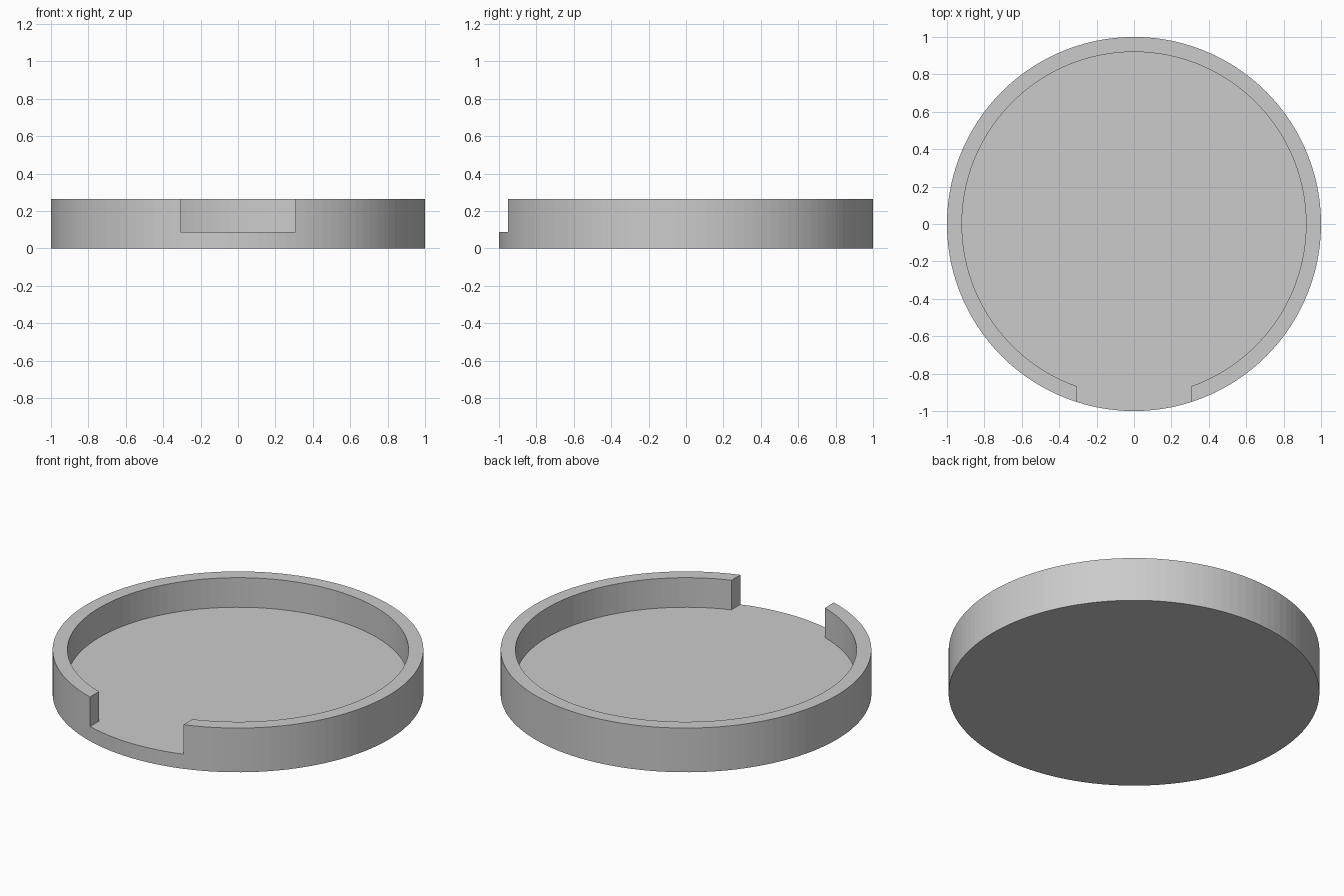
import bpy
import bmesh
from math import asin, sin, cos, pi

OUTER, INNER = 1.0, 0.92
FLOOR, HEIGHT = 0.087, 0.263
GAP = 0.308                      # half width of the front opening
WALL_STEPS, GAP_STEPS = 108, 12

cube = bpy.data.objects.get("Cube")
if cube:
    bpy.data.objects.remove(cube, do_unlink=True)

grey = bpy.data.materials.new("plain grey")
grey.use_nodes = True
colour = (0.6, 0.6, 0.6, 1)
grey.diffuse_color = colour
grey.node_tree.nodes["Principled BSDF"].inputs["Base Color"].default_value = colour

bm = bmesh.new()


def arc(radius, z, start, end, steps):
    """Vertices along an arc, with angles measured from the front."""
    angles = [start + (end - start) * i / steps for i in range(steps + 1)]
    return [bm.verts.new((radius * sin(a), -radius * cos(a), z)) for a in angles]


def bridge(a, b):
    """Quads between two rows of vertices."""
    for i in range(len(a) - 1):
        bm.faces.new((a[i], a[i + 1], b[i + 1], b[i]))


def wall_arc(radius, z):
    edge = asin(GAP / radius)
    return arc(radius, z, edge, 2 * pi - edge, WALL_STEPS)


def gap_arc(z, wall):
    """Outer arc across the opening, sharing the wall's end vertices."""
    edge = asin(GAP / OUTER)
    row = arc(OUTER, z, -edge, edge, GAP_STEPS)
    bm.verts.remove(row[0])
    bm.verts.remove(row[-1])
    return [wall[-1]] + row[1:-1] + [wall[0]]


# Rows of the base and the raised wall
base_wall, mid_wall = wall_arc(OUTER, 0), wall_arc(OUTER, FLOOR)
top_outer, top_inner = wall_arc(OUTER, HEIGHT), wall_arc(INNER, HEIGHT)
floor_inner = wall_arc(INNER, FLOOR)
base_gap, mid_gap = gap_arc(0, base_wall), gap_arc(FLOOR, mid_wall)

# Outside, rim, inside, and the lip under the opening
for lower, upper in ((base_wall, mid_wall), (mid_wall, top_outer),
                     (top_outer, top_inner), (top_inner, floor_inner),
                     (base_gap, mid_gap)):
    bridge(lower, upper)

# Cut ends of the wall
for i in (0, -1):
    bm.faces.new((mid_wall[i], top_outer[i], top_inner[i], floor_inner[i]))

# Underside and inner floor
bm.faces.new(base_wall + base_gap[1:-1])
bm.faces.new(floor_inner + mid_gap)

bmesh.ops.recalc_face_normals(bm, faces=bm.faces)
mesh = bpy.data.meshes.new("round_tray")
bm.to_mesh(mesh)
bm.free()
mesh.materials.append(grey)
tray = bpy.data.objects.new("round_tray", mesh)
bpy.context.collection.objects.link(tray)
